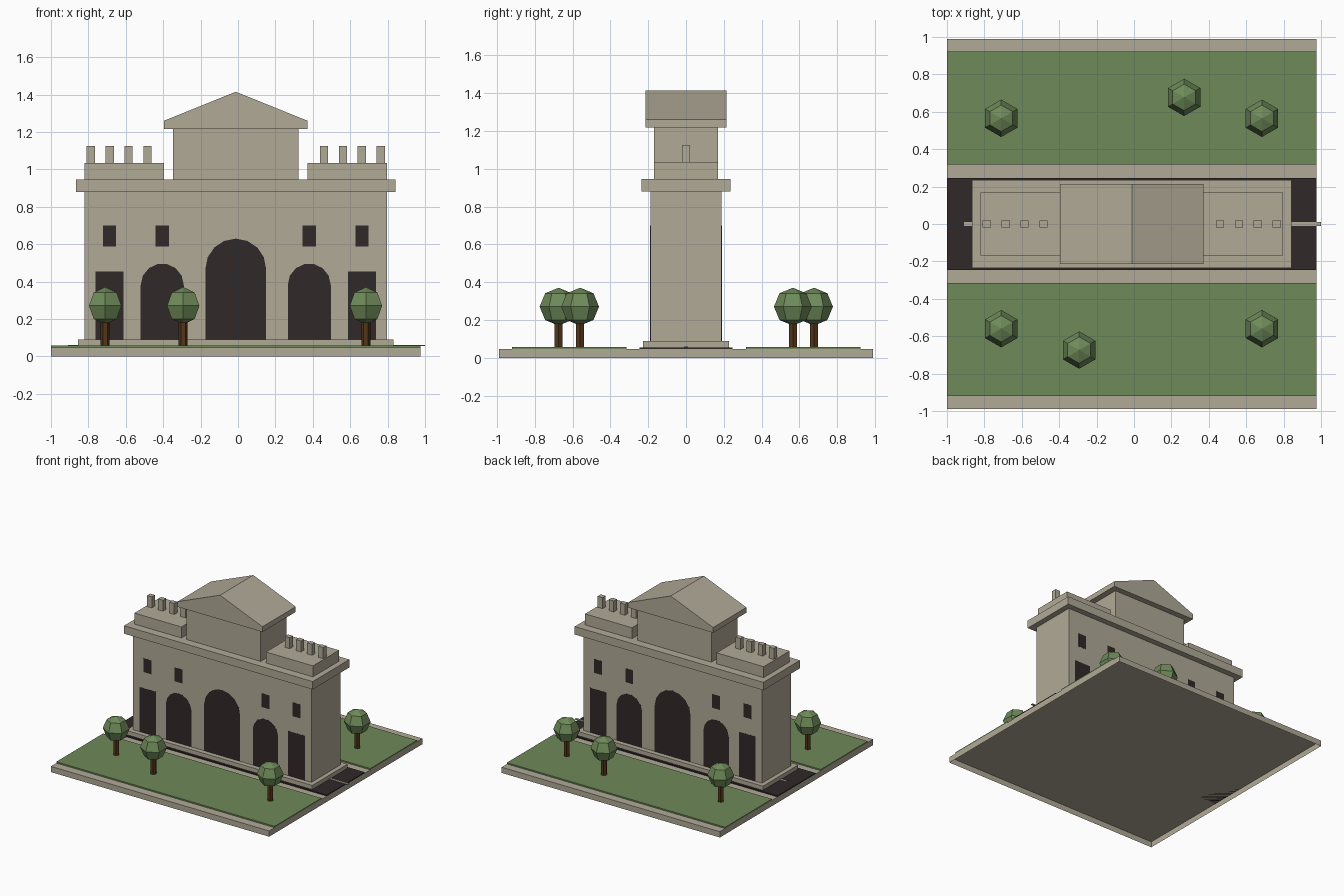
import bpy, bmesh, math
from mathutils import Matrix

if "Cube" in bpy.data.objects:
    bpy.data.objects.remove(bpy.data.objects["Cube"], do_unlink=True)

CX = -0.0120  # centre line of the building


def material(name, rgb):
    m = bpy.data.materials.new(name)
    m.use_nodes = True
    m.diffuse_color = (*rgb, 1)
    m.node_tree.nodes["Principled BSDF"].inputs["Base Color"].default_value = (*rgb, 1)
    return m


STONE = material("stone", (0.440, 0.400, 0.312))
GREEN = material("green", (0.156, 0.255, 0.100))
DARK = material("dark", (0.030, 0.021, 0.022))
BARK = material("bark", (0.088, 0.036, 0.010))


def finish(name, bm, mat):
    bmesh.ops.recalc_face_normals(bm, faces=bm.faces)
    mesh = bpy.data.meshes.new(name)
    bm.to_mesh(mesh)
    bm.free()
    mesh.materials.append(mat)
    ob = bpy.data.objects.new(name, mesh)
    bpy.context.collection.objects.link(ob)
    return ob


def box(name, x0, x1, y0, y1, z0, z1, mat=STONE, open_base=False):
    bm = bmesh.new()
    bmesh.ops.create_cube(bm, size=1)
    bmesh.ops.scale(bm, vec=(x1 - x0, y1 - y0, z1 - z0), verts=bm.verts)
    bmesh.ops.translate(bm, vec=((x0 + x1) / 2, (y0 + y1) / 2, (z0 + z1) / 2), verts=bm.verts)
    if open_base:
        bm.normal_update()
        base = [f for f in bm.faces if f.normal.z < -0.5]
        bmesh.ops.delete(bm, geom=base, context="FACES")
    return finish(name, bm, mat)


def centred(name, half_x, half_y, z0, z1):
    return box(name, CX - half_x, CX + half_x, -half_y, half_y, z0, z1)


def prism(name, outline, y0, y1, mat):
    """Extrude an x-z outline along y."""
    bm = bmesh.new()
    face = bm.faces.new([bm.verts.new((x, y0, z)) for x, z in outline])
    out = bmesh.ops.extrude_face_region(bm, geom=[face])
    verts = [v for v in out["geom"] if isinstance(v, bmesh.types.BMVert)]
    bmesh.ops.translate(bm, vec=(0, y1 - y0, 0), verts=verts)
    return finish(name, bm, mat)


def opening(name, x, half, z0, top, segments=0):
    """Dark plate on both long walls, round-headed when segments are given."""
    outline = [(x - half, z0), (x + half, z0)]
    if segments:
        for i in range(segments + 1):
            a = math.pi * i / segments
            outline.append((x + half * math.cos(a), top - half + half * math.sin(a)))
    else:
        outline += [(x + half, top), (x - half, top)]
    prism(name + "_front", outline, -0.1892, -0.186, DARK)
    prism(name + "_back", outline, 0.186, 0.1892, DARK)


# Ground slab as a shell open underneath, road and lawns
box("ground_slab", -1, 0.975, -0.99, 0.99, 0, 0.047, open_base=True)
box("road", -1, 0.975, -0.245, 0.245, 0.047, 0.056, DARK)
box("front_lawn", -1, 0.975, -0.92, -0.315, 0.047, 0.058, GREEN)
box("back_lawn", -1, 0.975, 0.317, 0.922, 0.047, 0.058, GREEN)
box("road_line_right", -0.91, -0.84, -0.01, 0.01, 0.056, 0.061)
box("road_line_left", 0.82, 1.0, -0.01, 0.01, 0.056, 0.061)

# Gate body
centred("plinth", 0.8435, 0.228, 0.05, 0.09)
centred("main_wall", 0.8080, 0.1885, 0.09, 0.89)
centred("cornice", 0.8535, 0.236, 0.88, 0.945)
centred("upper_block", 0.335, 0.168, 0.945, 1.22)

# Pediment roof
w = 0.384
prism("pediment_roof", [(CX - w, 1.217), (CX + w, 1.217), (CX + w, 1.26), (CX, 1.415), (CX - w, 1.26)],
      -0.215, 0.215, STONE)

# Openings, parapets and posts on each side of the centre line
opening("central_arch", CX, 0.1625, 0.09, 0.63, 8)
for side, s in (("left", 1), ("right", -1)):
    opening(side + "_arch", CX + s * 0.393, 0.115, 0.09, 0.497, 7)
    opening(side + "_door", CX + s * 0.674, 0.075, 0.09, 0.455)
    opening(side + "_inner_window", CX + s * 0.393, 0.035, 0.587, 0.70)
    opening(side + "_outer_window", CX + s * 0.675, 0.036, 0.587, 0.70)
    xs = sorted((CX + s * 0.3825, CX + s * 0.8080))
    box(side + "_parapet", *xs, -0.168, 0.168, 0.945, 1.035)
    for i in range(4):
        x = CX + s * (0.472 + 0.101 * i)
        box(f"{side}_post_{i + 1}", x - 0.022, x + 0.022, -0.02, 0.02, 1.035, 1.125)


# Trees
def tree(n, x, y):
    turn = Matrix.Translation((x, y, 0.12)) @ Matrix.Rotation(math.pi / 6, 4, "Z")
    bm = bmesh.new()
    bmesh.ops.create_cone(bm, cap_ends=True, segments=6, radius1=0.024, radius2=0.024,
                          depth=0.14, matrix=turn)
    finish(f"tree_trunk_{n}", bm, BARK)
    bm = bmesh.new()
    bmesh.ops.create_uvsphere(bm, u_segments=6, v_segments=4, radius=0.1,
                              matrix=Matrix.Translation((x, y, 0.271)))
    finish(f"tree_crown_{n}", bm, GREEN)


spots = [(-0.710, 0.565), (0.268, 0.677), (0.684, 0.565),
         (-0.710, -0.56), (-0.293, -0.674), (0.684, -0.56)]
for n, (x, y) in enumerate(spots, 1):
    tree(n, x, y)
